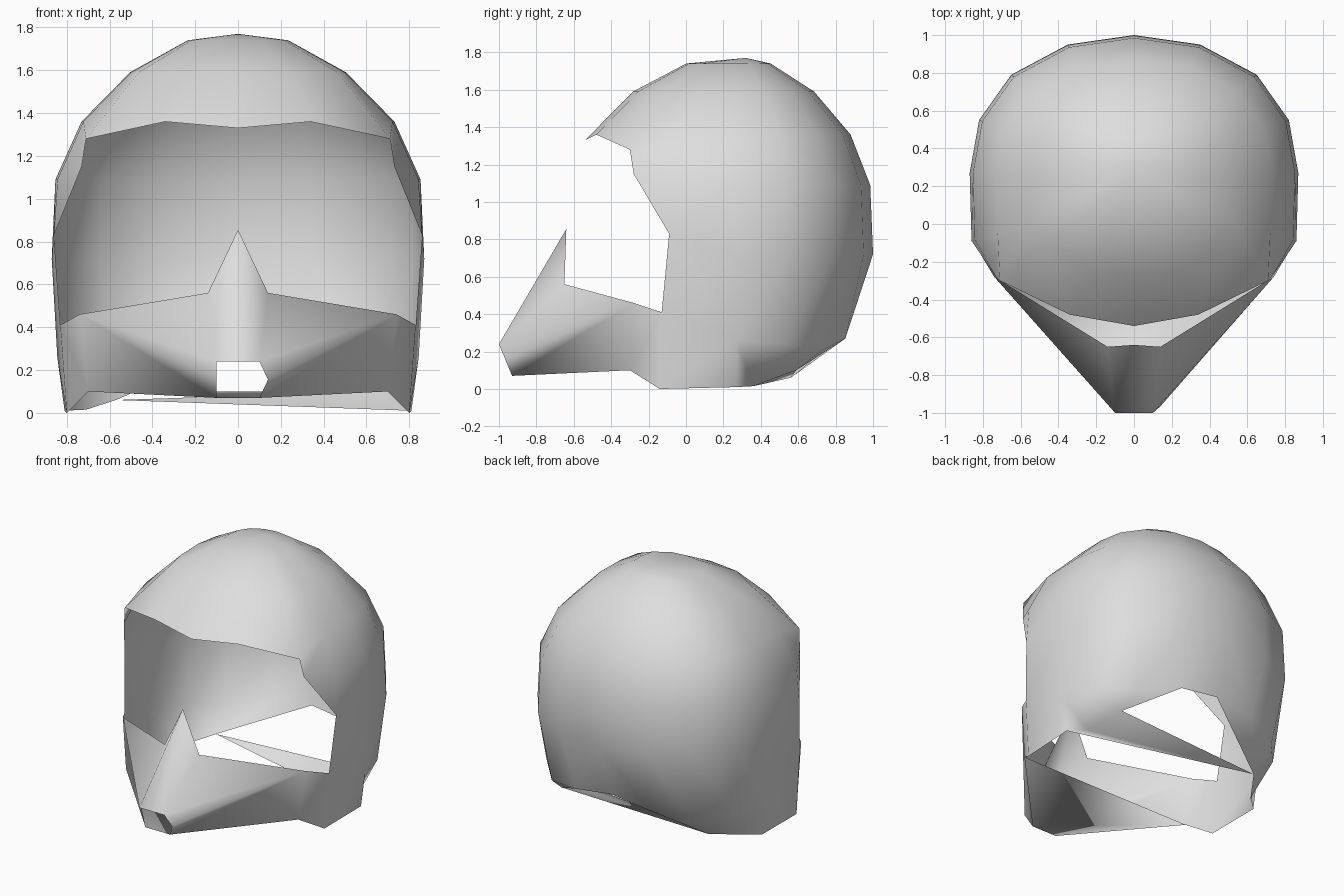
import bpy
import bmesh

cube = bpy.data.objects.get("Cube")
if cube:
    bpy.data.objects.remove(cube, do_unlink=True)

grey = bpy.data.materials.new("light_grey")
grey.use_nodes = True
colour = (0.73, 0.73, 0.73, 1)
grey.diffuse_color = colour
grey.node_tree.nodes["Principled BSDF"].inputs["Base Color"].default_value = colour


def add_face(bm, points):
    """Add a face, dropping repeated corners."""
    corners = []
    for p in points:
        if p not in corners:
            corners.append(p)
    if len(corners) > 2:
        bm.faces.new([bm.verts.new(p) for p in corners])


def finish(bm, name):
    """Weld the faces, point them outwards and make a smooth object."""
    bmesh.ops.remove_doubles(bm, verts=bm.verts, dist=0.001)
    bmesh.ops.recalc_face_normals(bm, faces=bm.faces)
    highest = max(bm.faces, key=lambda f: f.calc_center_median().z)
    if highest.normal.z < 0:
        bmesh.ops.reverse_faces(bm, faces=bm.faces)
    for face in bm.faces:
        face.smooth = True
    mesh = bpy.data.meshes.new(name)
    bm.to_mesh(mesh)
    bm.free()
    mesh.materials.append(grey)
    bpy.context.collection.objects.link(bpy.data.objects.new(name, mesh))


# Dome: half outline from the back to the front, and a shared height profile
centre_y = 0.25
outline = [(0, 1), (0.35, 0.95), (0.65, 0.79), (0.82, 0.55), (0.87, 0.27),
           (0.86, -0.09), (0.8, -0.37), (0.4, -0.62), (0, -0.67)]
profile = [(1.74, 0.27), (1.59, 0.58), (1.36, 0.84), (1.09, 0.98), (0.72, 1)]
back_rim = [(0.31, 0.81), (0.27, 0.86), (0.21, 0.89), (0.24, 0.93), (0.26, 0.97)]

columns = []
for i, (x, y) in enumerate(outline):
    rows = profile + back_rim[i:i + 1]
    ring = [(x * f, centre_y + (y - centre_y) * f, z) for z, f in rows]
    columns.append([(0, 0.32, 1.77)] + ring)

# Edge of the eye opening
side, temple, brow, middle = columns[5:]
side[5:] = [(0.86, -0.09, 0.83), (0.83, -0.13, 0.41)]
temple[3:] = [(0.71, -0.3, 1.28), (0.73, -0.28, 1.15), side[5], side[6]]
brow[3:] = [(0.34, -0.48, 1.36)]
middle[3:] = [(0, -0.54, 1.33)]

# Ear flap and cheek, as upper and lower edges
cheek_top = [columns[4][6], side[6], (0.74, -0.28, 0.46)]
cheek_low = [(0.81, 0.27, 0.01), (0.8, -0.14, 0), (0.7, -0.3, 0.1)]
rim = [column[6] for column in columns[:5]]
fold = (0.71, 0.36, 0.015)

bm = bmesh.new()
for s in (1, -1):
    def put(*points):
        add_face(bm, [(s * x, y, z) for x, y, z in points])

    for a, b in zip(columns, columns[1:]):
        for r in range(min(len(a), len(b)) - 1):
            put(a[r], b[r], b[r + 1], a[r + 1])
    for i in range(2):
        put(cheek_top[i], cheek_top[i + 1], cheek_low[i + 1], cheek_low[i])

    # Flap folded inwards under the rear rim
    flap_end = (0.6, 0.59, 0.1) if s > 0 else (0.57, 0.56, 0.06)
    put(rim[4], cheek_low[0], fold)
    put(rim[4], fold, rim[3])
    put(rim[3], fold, flap_end)
    put(rim[3], flap_end, rim[2])
    put(rim[2], flap_end, rim[1])
    if s < 0:
        put(rim[1], flap_end, rim[0])

    # Pointed chin guard with an open tip
    peak = (0, -0.64, 0.855)
    inner = (0.14, -0.65, 0.56)
    tip_top = (0.1, -1, 0.24)
    tip_mid = (0.14 if s > 0 else 0.1, -0.965, 0.155)
    tip_low = (0.1, -0.93, 0.07)
    put(cheek_top[2], inner, tip_top)
    put(cheek_top[2], tip_top, tip_mid)
    put(cheek_top[2], tip_mid, tip_low, cheek_low[2])
    put(inner, peak, tip_top)


def mirrored(p):
    return (-p[0], p[1], p[2])


# Nose ridge and chin floor
add_face(bm, [peak, mirrored(tip_top), tip_top])
add_face(bm, [tip_low, mirrored(tip_low), mirrored(cheek_low[2]), cheek_low[2]])

# Strap across the underside, from one flap to the end of the other
strap_end = (-0.57, 0.56, 0.06)
add_face(bm, [cheek_low[0], fold, strap_end])
add_face(bm, [fold, (0.6, 0.59, 0.1), strap_end])
finish(bm, "helmet_shell")
